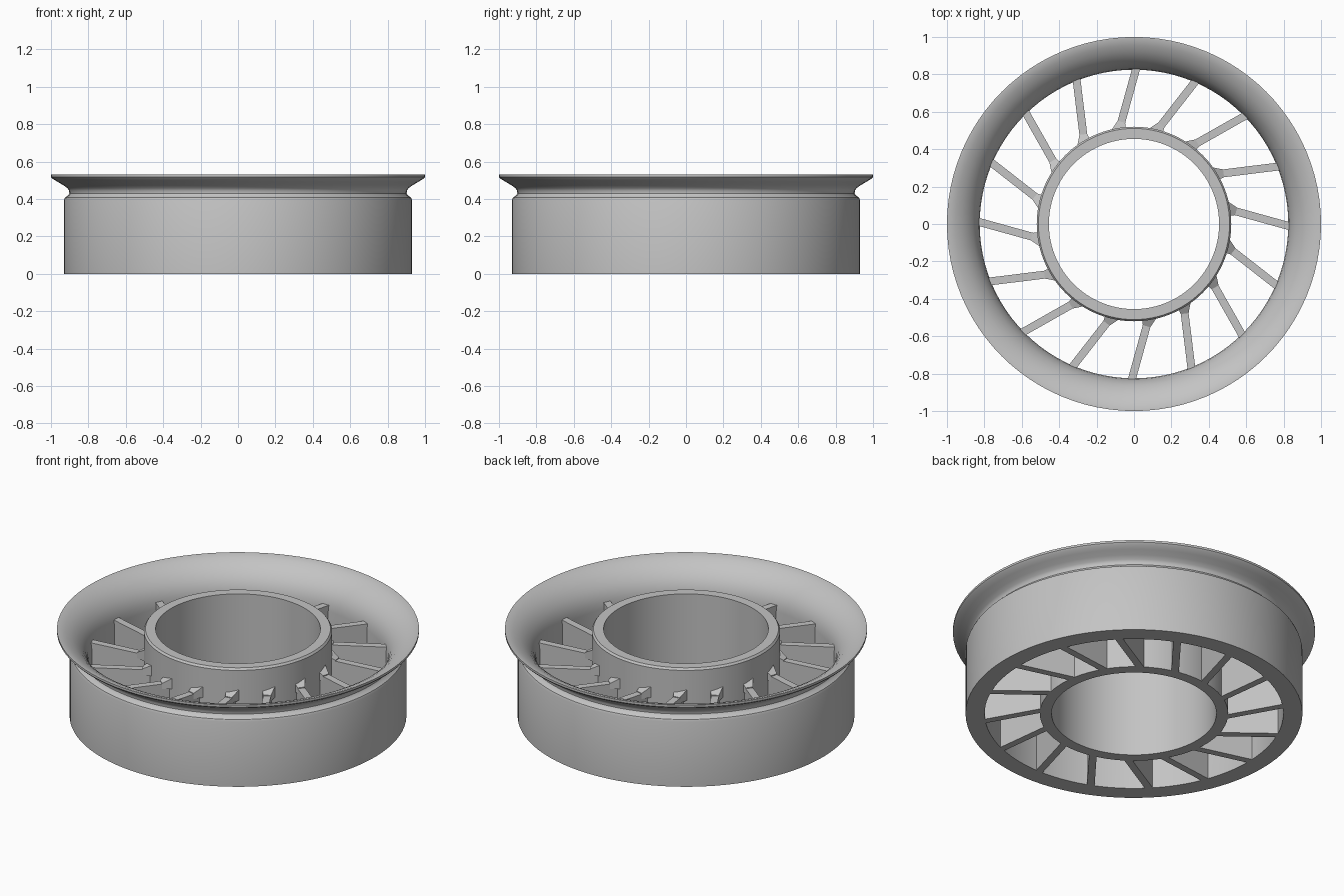
import bpy
import bmesh
import math
from mathutils import Vector

cube = bpy.data.objects.get("Cube")
if cube:
    bpy.data.objects.remove(cube, do_unlink=True)

BLADES = 16
BLADE_TOP = 0.365

grey = bpy.data.materials.new("light_grey")
grey.use_nodes = True
grey.diffuse_color = (0.55, 0.55, 0.55, 1)
grey.node_tree.nodes["Principled BSDF"].inputs["Base Color"].default_value = (0.55, 0.55, 0.55, 1)


def finish(bm, name, smooth_angle=None):
    """Turn a bmesh into a named grey object."""
    bmesh.ops.recalc_face_normals(bm, faces=bm.faces)
    mesh = bpy.data.meshes.new(name)
    bm.to_mesh(mesh)
    bm.free()
    mesh.materials.append(grey)
    obj = bpy.data.objects.new(name, mesh)
    bpy.context.collection.objects.link(obj)
    if smooth_angle:
        bpy.ops.object.select_all(action="DESELECT")
        obj.select_set(True)
        bpy.context.view_layer.objects.active = obj
        bpy.ops.object.shade_smooth_by_angle(angle=math.radians(smooth_angle))
    return obj


def lathe(name, profile, segments=96):
    """Revolve a closed (radius, height) profile around z."""
    bm = bmesh.new()
    rings = []
    for s in range(segments):
        a = math.tau * s / segments
        rings.append([bm.verts.new((r * math.cos(a), r * math.sin(a), z)) for r, z in profile])
    n = len(profile)
    for s in range(segments):
        here, there = rings[s], rings[(s + 1) % segments]
        for i in range(n):
            j = (i + 1) % n
            bm.faces.new((here[i], there[i], there[j], here[j]))
    return finish(bm, name, 32)


def add_prism(bm, outline, bottom, tops, turn):
    """Add a prism whose top height can vary from corner to corner."""
    c, s = math.cos(turn), math.sin(turn)
    plan = [(c * p.x - s * p.y, s * p.x + c * p.y) for p in outline]
    low = [bm.verts.new((x, y, bottom)) for x, y in plan]
    high = [bm.verts.new((x, y, z)) for (x, y), z in zip(plan, tops)]
    bm.faces.new(low[::-1])
    bm.faces.new(high)
    n = len(plan)
    for i in range(n):
        j = (i + 1) % n
        bm.faces.new((low[i], low[j], high[j], high[i]))


# Outer shroud with a groove below its flared lip
lathe("flared_shroud", [
    (0.825, 0), (0.93, 0), (0.93, 0.395), (0.925, 0.408), (0.909, 0.418),
    (0.902, 0.43), (0.903, 0.444), (0.912, 0.458), (0.935, 0.474),
    (0.965, 0.492), (0.992, 0.508), (1.0, 0.517), (1.0, 0.53), (0.99, 0.53),
    (0.955, 0.518), (0.92, 0.499), (0.89, 0.475), (0.862, 0.443),
    (0.842, 0.408), (0.83, 0.37), (0.825, 0.33)])

# Open inner hub with a softened top rim
lathe("hub_ring", [
    (0.455, 0), (0.52, 0), (0.52, 0.518), (0.511, 0.53), (0.455, 0.53)])

# Slanted vanes joining hub and shroud, with a sloped gusset at each root
vanes = bmesh.new()
gussets = bmesh.new()
inner, outer = Vector((0.525, 0.073)), Vector((0.825, -0.01))
along = (outer - inner).normalized()
side = Vector((-along.y, along.x))
start, end = inner - along * 0.03, outer + along * 0.04
half = side * 0.021
for i in range(BLADES):
    turn = math.tau * i / BLADES
    add_prism(vanes, [start - half, end - half, end + half, start + half],
              0, [BLADE_TOP] * 4, turn)
    tip = inner + along * 0.022
    add_prism(gussets, [start - half * 1.8, tip - half, tip + half, start + half * 1.8],
              BLADE_TOP - 0.03,
              [BLADE_TOP + 0.035, BLADE_TOP + 0.005, BLADE_TOP + 0.005, BLADE_TOP + 0.035], turn)
finish(vanes, "vanes")
finish(gussets, "vane_root_gussets")
